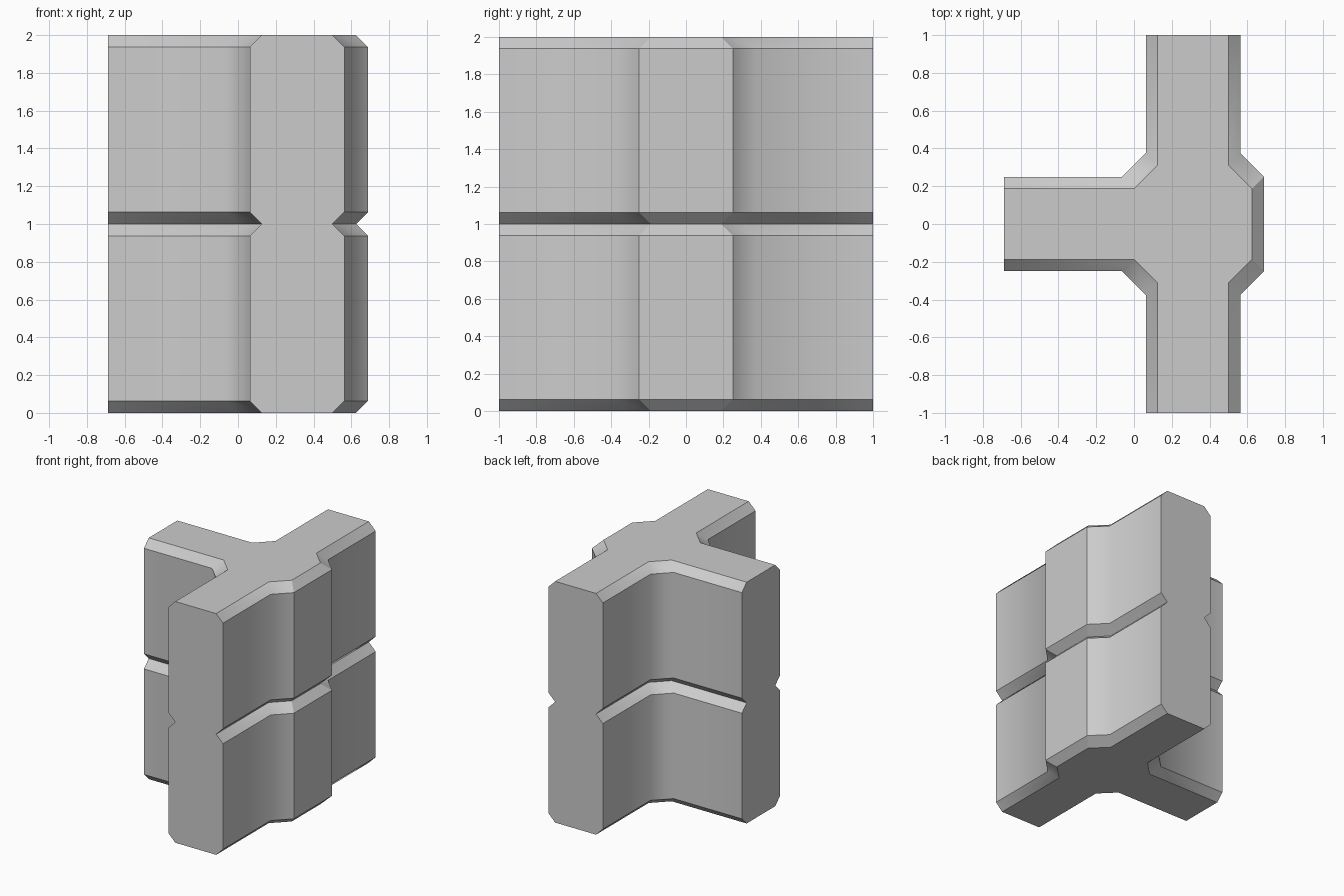
import bpy
import bmesh

if "Cube" in bpy.data.objects:
    bpy.data.objects.remove(bpy.data.objects["Cube"])

BEVEL = 0.0625


def outline(t):
    """T-shaped wall junction seen from above, sides pulled in by t."""
    half = [(-0.6875, 0.25 - t), (-0.0625 + t, 0.25 - t),
            (0.0625 + t, 0.375 - t), (0.0625 + t, 1.0),
            (0.5625 - t, 1.0), (0.5625 - t, 0.375 - t),
            (0.6875 - t, 0.25 - t)]
    return half + [(x, -y) for x, y in reversed(half)]


# Two stacked blocks: narrow at the seams, full width between them
levels = [(0, BEVEL), (BEVEL, 0), (1 - BEVEL, 0), (1, BEVEL),
          (1 + BEVEL, 0), (2 - BEVEL, 0), (2, BEVEL)]
END_SIDES = (3, 9, 13)               # flat ends of the three arms
SOFT_COLUMNS = (1, 2, 5, 8, 11, 12)  # smooth inner corners

bm = bmesh.new()
rings = [[bm.verts.new((x, y, z)) for x, y in outline(t)] for z, t in levels]
n = len(rings[0])
for i in range(n):
    j = (i + 1) % n
    if i in END_SIDES:
        # One notched face per arm end
        bm.faces.new([r[i] for r in rings] + [r[j] for r in reversed(rings)])
    else:
        for a, b in zip(rings, rings[1:]):
            bm.faces.new((a[i], a[j], b[j], b[i]))

# Top and bottom
bm.faces.new(rings[0])
bm.faces.new(rings[-1])
bmesh.ops.recalc_face_normals(bm, faces=bm.faces)

# Every edge is crisp except the inner corners
for f in bm.faces:
    f.smooth = True
for e in bm.edges:
    e.smooth = False
for i in SOFT_COLUMNS:
    for a, b in zip(rings, rings[1:]):
        bm.edges.get((a[i], b[i])).smooth = True

mesh = bpy.data.meshes.new("wall_junction")
bm.to_mesh(mesh)
bm.free()
bpy.context.collection.objects.link(bpy.data.objects.new("wall_junction", mesh))
